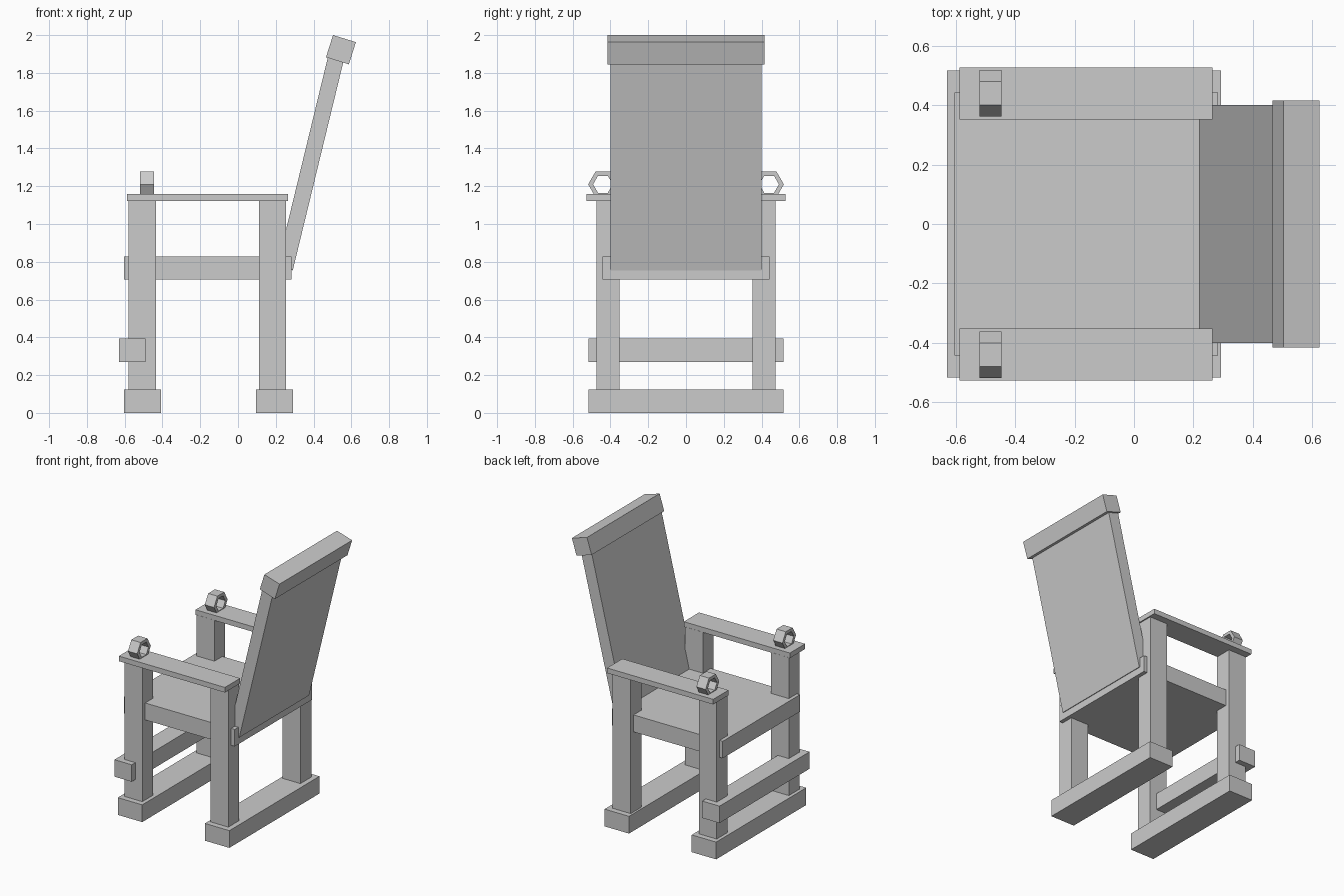
import bpy, math

if "Cube" in bpy.data.objects:
    bpy.data.objects.remove(bpy.data.objects["Cube"])


def prism(name, profile, y0, y1):
    """Extrude an (x, z) profile along y."""
    n = len(profile)
    verts = [(x, y0, z) for x, z in profile] + [(x, y1, z) for x, z in profile]
    faces = [tuple(range(n)), tuple(range(2 * n - 1, n - 1, -1))]
    faces += [(i, i + n, (i + 1) % n + n, (i + 1) % n) for i in range(n)]
    return make(name, verts, faces)


def make(name, verts, faces):
    mesh = bpy.data.meshes.new(name)
    mesh.from_pydata(verts, [], faces)
    ob = bpy.data.objects.new(name, mesh)
    bpy.context.collection.objects.link(ob)
    return ob


def box(name, x0, x1, y0, y1, z0, z1):
    return prism(name, [(x0, z0), (x0, z1), (x1, z1), (x1, z0)], y0, y1)


def hex_ring(name, x0, x1, cy, cz, outer, inner):
    """Hexagonal ring with its hole running along x."""
    verts = []
    for x, r in ((x0, outer), (x1, outer), (x1, inner), (x0, inner)):
        for k in range(6):
            a = k * math.pi / 3
            verts.append((x, cy + r * math.cos(a), cz + r * math.sin(a)))
    faces = []
    for j in range(4):
        m = (j + 1) % 4
        for k in range(6):
            n = (k + 1) % 6
            faces.append((j * 6 + k, j * 6 + n, m * 6 + n, m * 6 + k))
    # reversed winding so normals point outward
    return make(name, verts, [f[::-1] for f in faces])


# Floor runners and foot rail
box("front_runner", -0.603, -0.407, -0.516, 0.516, 0, 0.125)
box("rear_runner", 0.096, 0.292, -0.516, 0.516, 0, 0.125)
box("foot_rail", -0.63, -0.491, -0.516, 0.516, 0.27, 0.393)

# Seat
box("seat", -0.604, 0.283, -0.442, 0.442, 0.705, 0.828)

# Legs, armrests and wrist rings on both sides
for side, s in (("left", -1), ("right", 1)):
    def span(a, b):
        return sorted((s * a, s * b))
    box("front_leg_" + side, -0.579, -0.435, *span(0.351, 0.475), 0.125, 1.125)
    box("rear_leg_" + side, 0.111, 0.255, *span(0.351, 0.475), 0.125, 1.125)
    box("armrest_" + side, -0.587, 0.264, *span(0.352, 0.527), 1.123, 1.16)
    hex_ring("wrist_ring_" + side, -0.52, -0.446, s * 0.44, 1.21, 0.078, 0.052)

# Reclined backrest and head rail
prism("backrest", [(0.29, 0.755), (0.207, 0.775), (0.48, 1.9), (0.563, 1.88)], -0.4, 0.4)
prism("head_rail", [(0.587, 1.845), (0.466, 1.883), (0.503, 2.0), (0.624, 1.963)], -0.416, 0.416)
